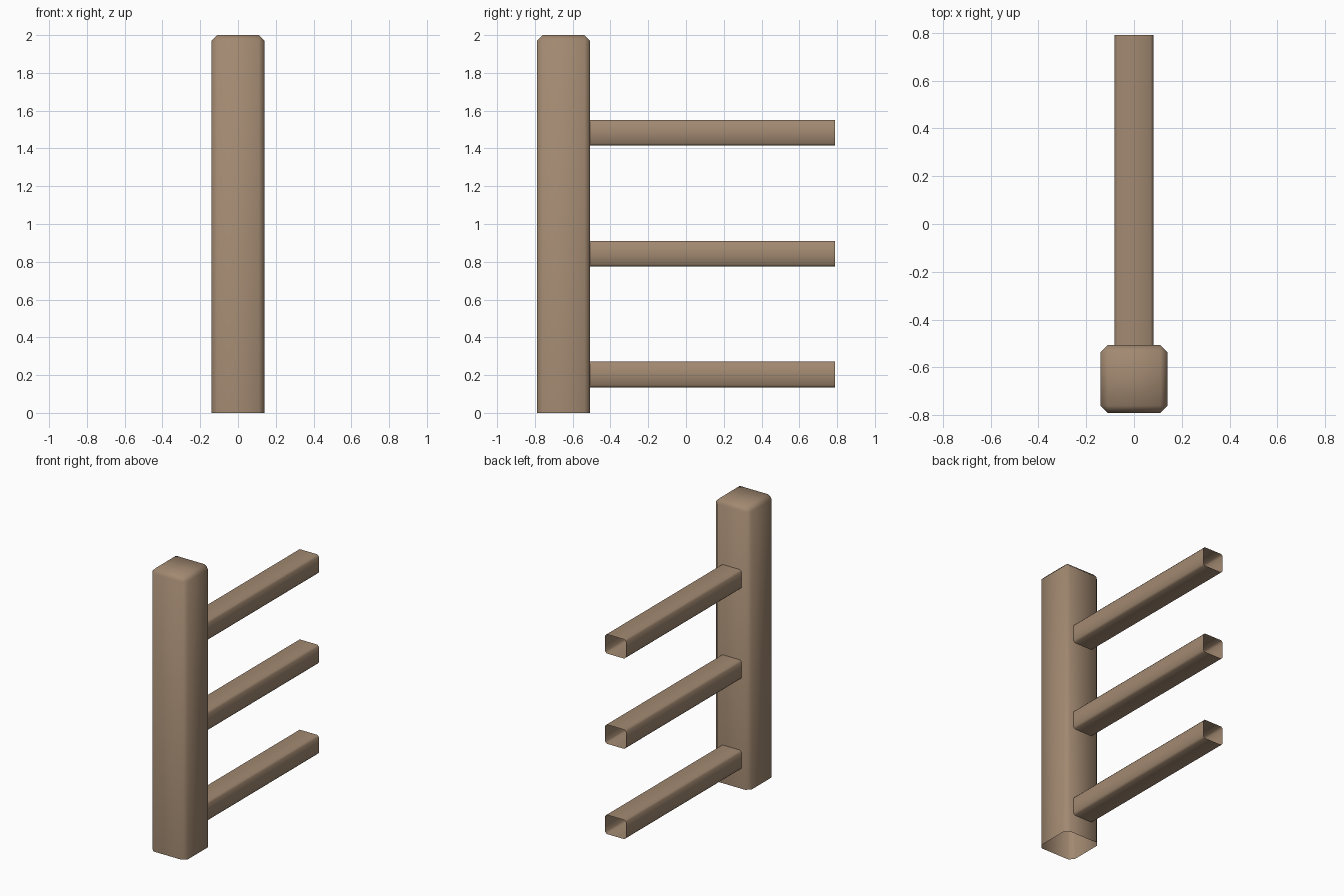
import bpy, bmesh, math

if "Cube" in bpy.data.objects:
    bpy.data.objects.remove(bpy.data.objects["Cube"])

wood = bpy.data.materials.new("brown wood")
wood.diffuse_color = (0.36, 0.25, 0.165, 1)
wood.use_nodes = True
wood.node_tree.nodes["Principled BSDF"].inputs["Base Color"].default_value = wood.diffuse_color


def open_beam(name, lo, hi, bevel, is_open):
    """Chamfered box between two corners; faces whose normal passes is_open are left out."""
    bm = bmesh.new()
    bmesh.ops.create_cube(bm, size=1)
    for v in bm.verts:
        v.co = [(a + b) / 2 + c * (b - a) for a, b, c in zip(lo, hi, v.co)]
    bm.normal_update()
    bmesh.ops.delete(bm, geom=[f for f in bm.faces if is_open(f.normal)], context='FACES')
    inner = [e for e in bm.edges if not e.is_boundary]
    bmesh.ops.bevel(bm, geom=inner, offset=bevel, offset_type='OFFSET',
                    segments=1, affect='EDGES')
    mesh = bpy.data.meshes.new(name)
    bm.to_mesh(mesh)
    bm.free()
    mesh.materials.append(wood)
    obj = bpy.data.objects.new(name, mesh)
    bpy.context.collection.objects.link(obj)
    bpy.ops.object.select_all(action='DESELECT')
    obj.select_set(True)
    bpy.context.view_layer.objects.active = obj
    bpy.ops.object.shade_smooth_by_angle(angle=math.radians(60))
    return obj


# Post, open underneath
open_beam("post", (-0.14, -0.79, 0), (0.14, -0.507, 2), 0.03, lambda n: n.z < -0.5)

# Three hollow rails, open at both ends
for i, z in enumerate((0.135, 0.775, 1.415)):
    open_beam(f"rail_{i + 1}", (-0.081, -0.51, z), (0.081, 0.79, z + 0.136), 0.012,
              lambda n: abs(n.y) > 0.5)
